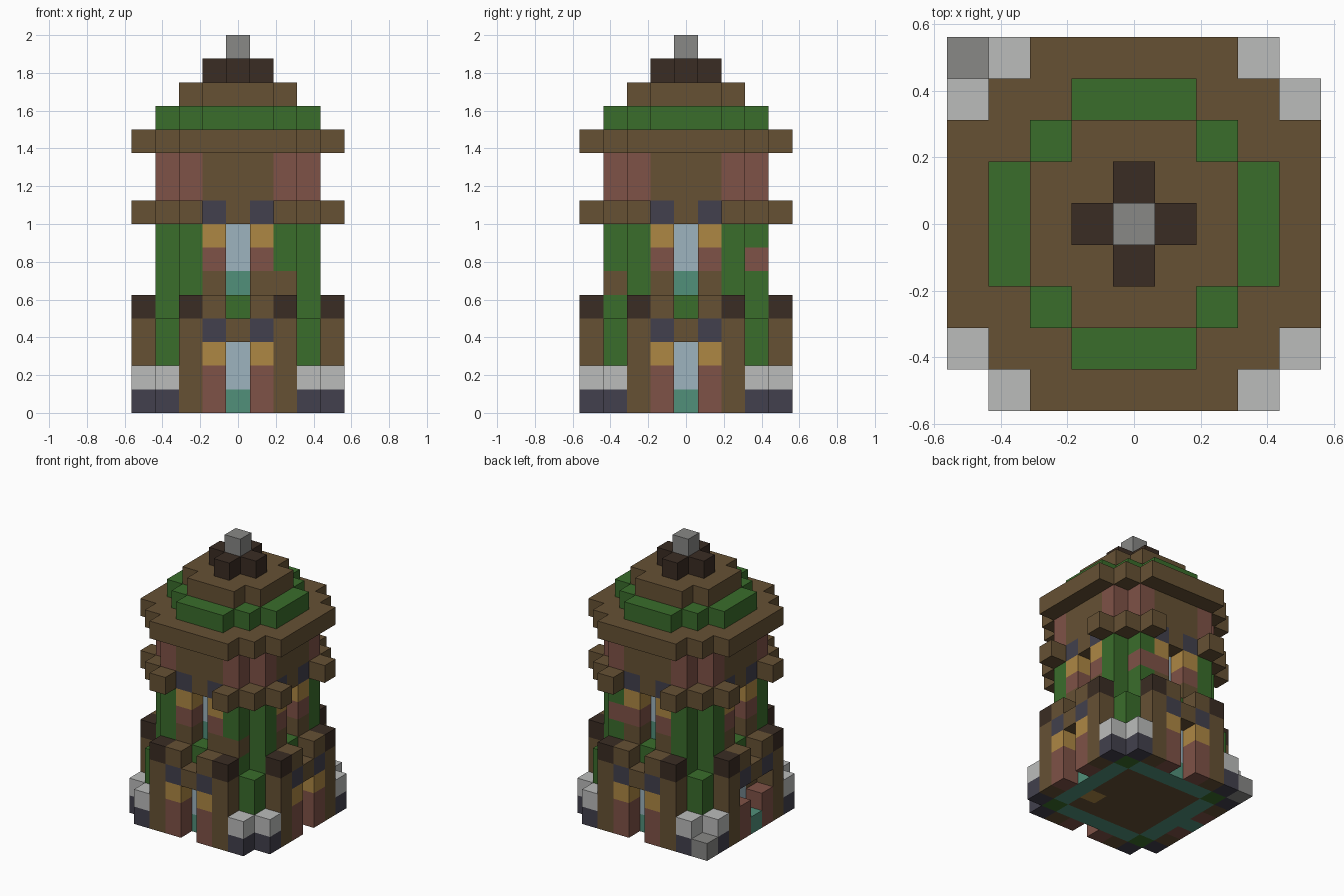
import bpy
import bmesh
from mathutils import Vector

UNIT = 0.125  # edge length of one block

cube = bpy.data.objects.get("Cube")
if cube:
    bpy.data.objects.remove(cube, do_unlink=True)

PALETTE = {
    "timber brown": (102, 81, 52), "leaf green": (58, 109, 43),
    "dark wood": (58, 44, 35), "pale stone": (187, 188, 187),
    "grey stone": (136, 136, 134), "slate navy": (66, 64, 77),
    "brick red": (127, 82, 71), "warm gold": (174, 135, 68),
    "glass blue": (157, 180, 191), "copper teal": (81, 144, 122),
}


def linear(value):
    c = value / 255
    return c / 12.92 if c <= 0.04045 else ((c + 0.055) / 1.055) ** 2.4


def make_material(name, rgb):
    mat = bpy.data.materials.new(name)
    mat.use_nodes = True
    colour = (*map(linear, rgb), 1)
    mat.diffuse_color = colour
    shader = mat.node_tree.nodes["Principled BSDF"]
    shader.inputs["Base Color"].default_value = colour
    shader.inputs["Roughness"].default_value = 0.9
    return mat


materials = {name: make_material(name, rgb) for name, rgb in PALETTE.items()}
blocks = {}   # block position -> part name
colours = {}  # part name -> colour name


def span(value):
    """One number is a single block, a pair is an inclusive range."""
    first, last = value if isinstance(value, tuple) else (value, value)
    return range(first, last + 1)


def put(part, colour, xs, ys, zs):
    colours[part] = colour
    for x in span(xs):
        for y in span(ys):
            for z in span(zs):
                blocks[x, y, z] = part


def around(part, colour, xs, ys, zs):
    """Repeat blocks of the front on all four sides, mirrored left to right."""
    colours[part] = colour
    for x in span(xs):
        for y in span(ys):
            for z in span(zs):
                for px, py in ((x, y), (-x, y)):
                    for _ in range(4):
                        px, py = -py, px
                        blocks[px, py, z] = part


def clear(x, y, z):
    blocks.pop((x, y, z), None)


# Solid core and lower wall
put("inner_core", "timber brown", (-2, 2), (-2, 2), (0, 10))
around("lower_wall", "timber brown", (0, 2), -3, (1, 4))
around("foundation_band", "copper teal", (0, 2), -3, 0)
around("lower_corner_posts", "leaf green", 3, -3, (0, 3))

# Lower bays: pillars, window frames and recessed glass
around("lower_pillars", "timber brown", 2, -4, (0, 3))
around("pillar_caps", "dark wood", 2, -4, 4)
around("lower_jambs", "brick red", 1, -4, (0, 1))
around("lower_brackets", "warm gold", 1, -4, 2)
around("lower_lintel_ends", "slate navy", 1, -4, 3)
around("lower_lintels", "timber brown", 0, -4, 3)
around("bay_tops", "timber brown", 1, -4, 4)
around("lower_glass", "glass blue", 0, -3, (1, 2))
around("balcony_plants", "leaf green", 0, -3, 4)

# Corner buttresses on the ground
around("buttress_bases", "slate navy", 3, -4, 0)
around("buttress_tops", "pale stone", 3, -4, 1)
put("loose_stone", "grey stone", -4, 4, 0)

# Entrance side
put("door_step", "copper teal", -4, 0, 0)
for side in (-1, 1):
    clear(-4, side, 2)

# Upper storey with notched corners
around("upper_corner_walls", "leaf green", 2, (-3, -2), (4, 7))
around("upper_sills", "timber brown", 1, -3, 5)
around("upper_jambs", "brick red", 1, -3, 6)
around("upper_brackets", "warm gold", 1, -3, 7)
around("upper_lintel_ends", "slate navy", 1, -3, 8)
around("upper_lintels", "timber brown", 0, -3, 8)
around("upper_window_base", "copper teal", 0, -2, 5)
around("upper_glass", "glass blue", 0, -2, (6, 7))

# Patched wall and floor blocks
put("timber_patch", "timber brown", 2, -3, 5)
put("brick_patch", "brick red", 2, 3, 6)
put("floor_patch", "warm gold", 2, -1, 0)

# Beam course and attic
around("beam_course", "timber brown", 2, (-4, -3), 8)
around("beam_corners", "timber brown", 3, -3, 8)
around("attic_corners", "brick red", 2, (-3, -2), (9, 10))
around("attic_panels", "timber brown", (0, 1), -3, (9, 10))

# Stepped roof
put("eaves", "timber brown", (-3, 3), (-3, 3), 11)
around("eaves", "timber brown", (0, 2), -4, 11)
put("roof_moss", "leaf green", (-2, 2), (-2, 2), 12)
around("roof_moss", "leaf green", (0, 1), -3, 12)
put("upper_roof", "timber brown", (-2, 2), (-1, 1), 13)
put("upper_roof", "timber brown", (-1, 1), (-2, 2), 13)
put("roof_crown", "dark wood", (-1, 1), 0, 14)
put("roof_crown", "dark wood", 0, (-1, 1), 14)
put("finial", "grey stone", 0, 0, 15)


def build(part):
    """Make one object from the exposed block sides of a part."""
    bm = bmesh.new()
    for cell, owner in blocks.items():
        if owner != part:
            continue
        centre = Vector(cell) + Vector((0, 0, 0.5))
        for axis in range(3):
            for sign in (-1, 1):
                normal = Vector((0, 0, 0))
                normal[axis] = sign
                if tuple(int(c) for c in Vector(cell) + normal) in blocks:
                    continue
                u = Vector((0, 0, 0))
                u[(axis + 1) % 3] = 0.5
                v = normal.cross(u)
                middle = centre + normal / 2
                corners = (-u - v, u - v, u + v, v - u)
                bm.faces.new([bm.verts.new((middle + c) * UNIT) for c in corners])
    bmesh.ops.remove_doubles(bm, verts=bm.verts[:], dist=UNIT / 100)
    if bm.faces:
        mesh = bpy.data.meshes.new(part)
        bm.to_mesh(mesh)
        mesh.materials.append(materials[colours[part]])
        bpy.context.collection.objects.link(bpy.data.objects.new(part, mesh))
    bm.free()


for part_name in colours:
    build(part_name)
